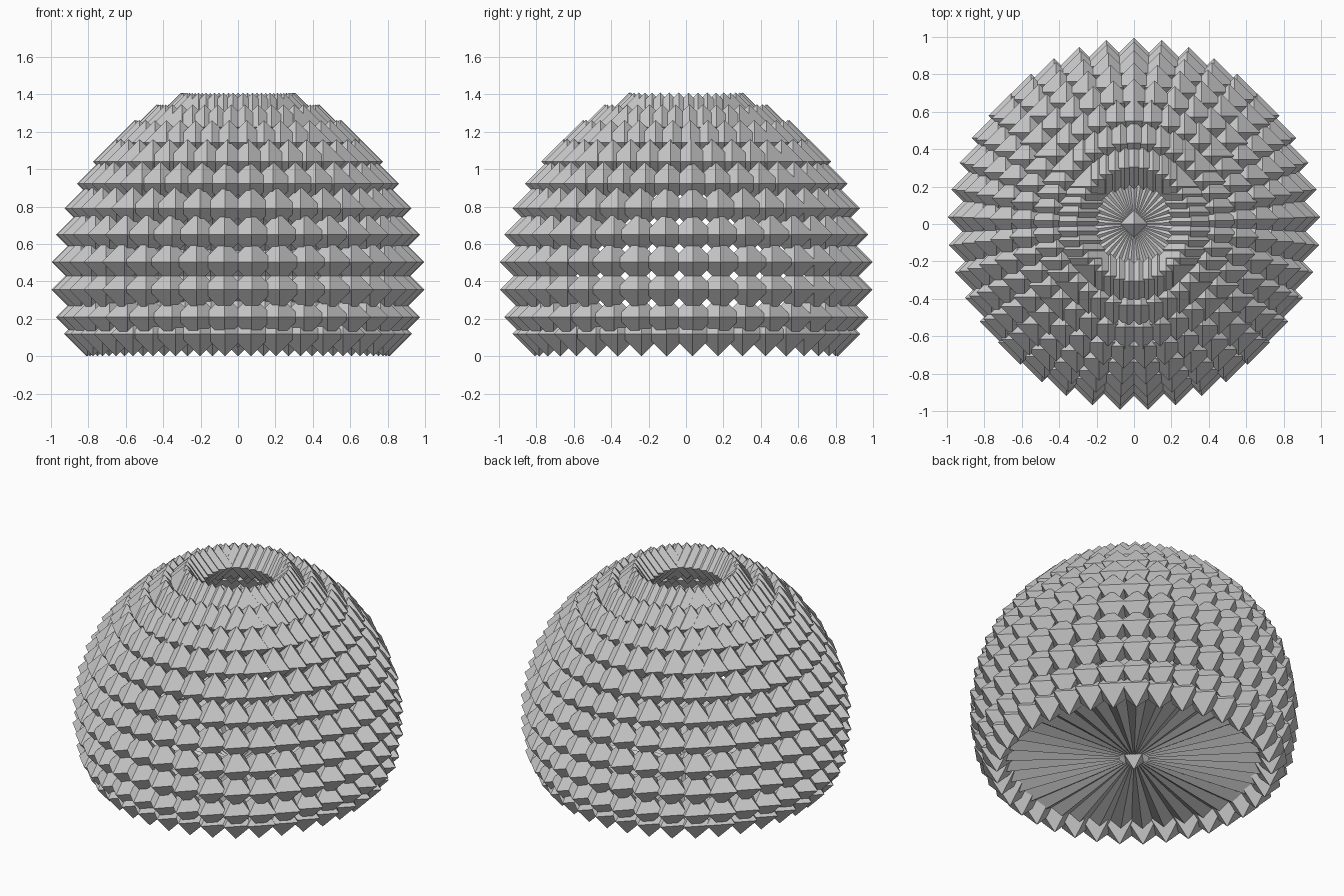
import bpy, bmesh, math

if "Cube" in bpy.data.objects:
    bpy.data.objects.remove(bpy.data.objects["Cube"])

N = 37            # studs per ring
R = 0.12          # stud half-size
STEP = math.radians(9.3)


def add_stud(bm, c, r):
    # axis-aligned octahedron
    x, y, z = c
    px, nx, py, ny, pz, nz = [bm.verts.new((x + a * r, y + b * r, z + d * r)) for a, b, d in
                              ((1, 0, 0), (-1, 0, 0), (0, 1, 0), (0, -1, 0), (0, 0, 1), (0, 0, -1))]
    loop = (px, py, nx, ny)
    for i in range(4):
        a, b = loop[i], loop[(i + 1) % 4]
        bm.faces.new((a, b, pz))
        bm.faces.new((b, a, nz))


def finish(bm, name):
    me = bpy.data.meshes.new(name)
    bm.to_mesh(me)
    bm.free()
    ob = bpy.data.objects.new(name, me)
    bpy.context.collection.objects.link(ob)
    return ob


def stud_ring(name, radius, z):
    bm = bmesh.new()
    for i in range(N):
        a = math.pi / 2 + i * math.tau / N
        add_stud(bm, (radius * math.cos(a), radius * math.sin(a), z), R)
    return finish(bm, name)


# dome rings, from just above the base to the rim of the top opening
for k in range(-2, 8):
    e = (k + 0.5) * STEP
    stud_ring(f"dome_ring_{k + 3}", 0.88 * math.cos(e), 0.43 + 0.915 * math.sin(e))

# base ring standing on the ground
stud_ring("base_ring", 0.81, R)

# corrugated floor fan, thin at the centre
bm = bmesh.new()
for side in (1, -1):
    hub = bm.verts.new((0, 0, R))
    rim = []
    for i in range(2 * N):
        a = math.pi / 2 + i * math.pi / N
        h = 0.045 if i % 2 == 0 else 0.0
        rim.append(bm.verts.new((0.78 * math.cos(a), 0.78 * math.sin(a), R + side * h)))
    for i in range(2 * N):
        tri = (hub, rim[i], rim[(i + 1) % (2 * N)])
        bm.faces.new(tri if side > 0 else tri[::-1])
finish(bm, "floor_fan")

# small stud in the middle of the floor
bm = bmesh.new()
add_stud(bm, (0, 0, R), 0.075)
finish(bm, "floor_centre_stud")
